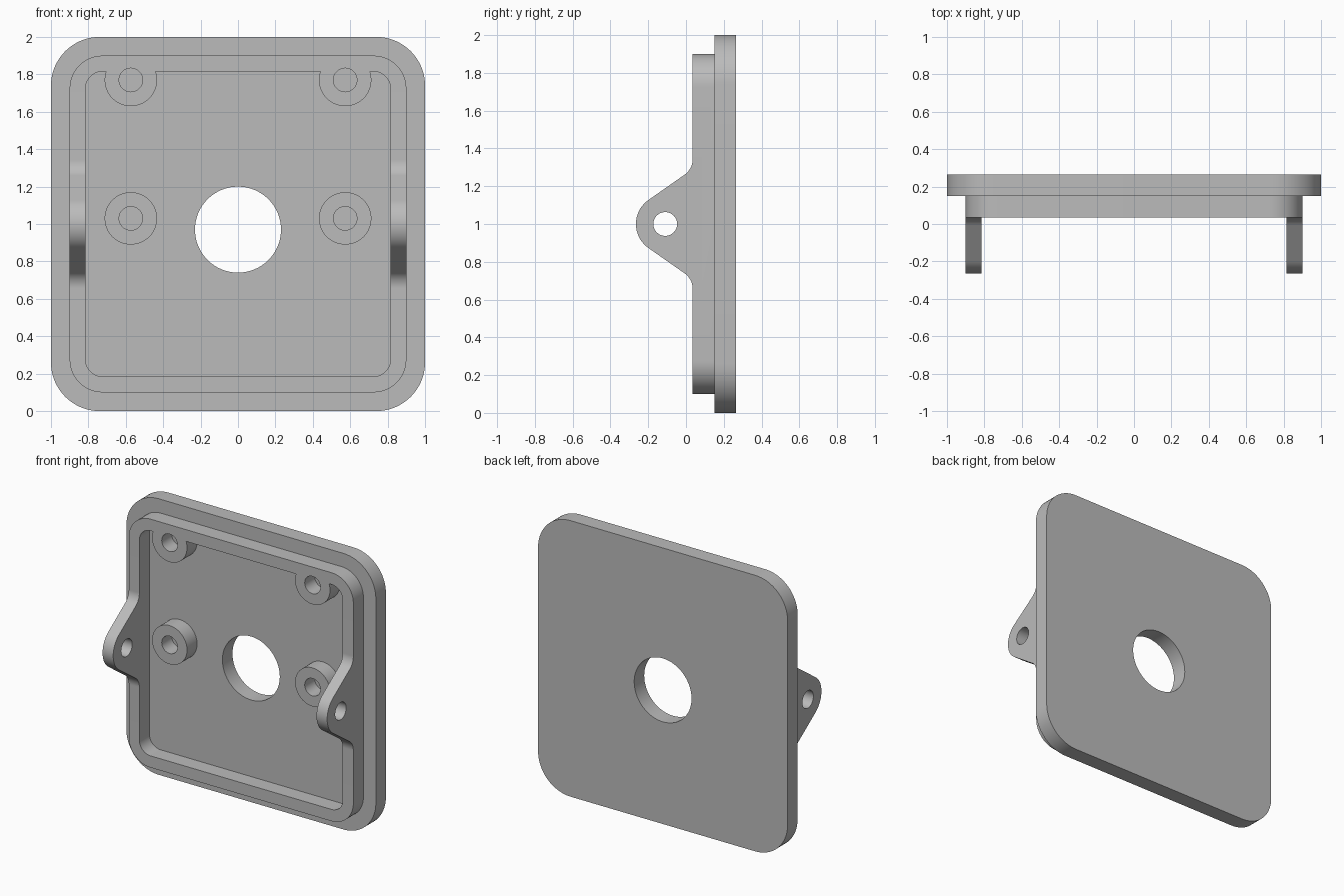
import bpy
import bmesh
from math import sin, cos, asin, sqrt, radians, degrees
from mathutils import Vector

if "Cube" in bpy.data.objects:
    bpy.data.objects.remove(bpy.data.objects["Cube"], do_unlink=True)

grey = bpy.data.materials.new("plain grey")
grey.use_nodes = True
COLOUR = (0.5, 0.5, 0.5, 1)
grey.diffuse_color = COLOUR
grey.node_tree.nodes["Principled BSDF"].inputs["Base Color"].default_value = COLOUR

MID = 1.0                                   # height of the centre line
BACK, STEP, LIP = 0.265, 0.15, 0.035        # depths of plate back, plate front, rim front
OUT, IN = 0.9, 0.815                        # half widths of the rim
BOSS_X, BOSS_R, SCREW_R = 0.573, 0.14, 0.063
BOSS_TOP, BOSS_LOW = 1.77, 1.03


def arc(cx, cy, r, start, end, n=16):
    return [(cx + r * cos(radians(start + (end - start) * i / n)),
             cy + r * sin(radians(start + (end - start) * i / n))) for i in range(n + 1)]


def circle(cx, cy, r, n=64):
    return arc(cx, cy, r, 0, 360, n)[:-1]


def rounded_square(half, r):
    c = half - r
    pts = []
    for sx, sz, a in ((1, 1, 0), (-1, 1, 90), (-1, -1, 180), (1, -1, 270)):
        pts += arc(sx * c, MID + sz * c, r, a, a + 90)
    return pts


def prism(name, loops, to_3d, depth):
    """Fill nested outlines and extrude them along depth."""
    bm = bmesh.new()
    edges = []
    for loop in loops:
        vs = [bm.verts.new(to_3d(*p)) for p in loop]
        edges += [bm.edges.new((a, b)) for a, b in zip(vs, vs[1:] + vs[:1])]
    bmesh.ops.triangle_fill(bm, edges=edges, use_beauty=True)
    ext = bmesh.ops.extrude_face_region(bm, geom=bm.faces[:], use_keep_orig=True)
    moved = [g for g in ext["geom"] if isinstance(g, bmesh.types.BMVert)]
    bmesh.ops.translate(bm, verts=moved, vec=Vector(depth))
    bmesh.ops.recalc_face_normals(bm, faces=bm.faces[:])
    mesh = bpy.data.meshes.new(name)
    bm.to_mesh(mesh)
    bm.free()
    mesh.materials.append(grey)
    ob = bpy.data.objects.new(name, mesh)
    bpy.context.collection.objects.link(ob)
    return ob


def activate(ob):
    bpy.ops.object.select_all(action='DESELECT')
    ob.select_set(True)
    bpy.context.view_layer.objects.active = ob


def front_prism(name, loops, y0, y1):
    return prism(name, loops, lambda x, z: (x, y0, z), (0, y1 - y0, 0))


# Back plate with the large round opening
parts = [front_prism("back_plate", [rounded_square(1.0, 0.26), circle(0, 0.97, 0.23)], STEP, BACK)]

# Raised rim, its inner outline bulging round the two upper bosses
r = 0.09
c = IN - r
dz = MID + IN - BOSS_TOP
a = degrees(asin(dz / BOSS_R))
inner = arc(-c, MID - c, r, 180, 270) + arc(c, MID - c, r, 270, 360) + arc(c, MID + c, r, 0, 90)
for x in (BOSS_X, -BOSS_X):
    inner += arc(x, BOSS_TOP, BOSS_R, a, -180 - a, 40)
inner += arc(-c, MID + c, r, 90, 180)
holes = [circle(x, BOSS_TOP, SCREW_R, 40) for x in (-BOSS_X, BOSS_X)]
rim = front_prism("rim", [rounded_square(OUT, 0.175), inner] + holes, LIP, STEP)
parts.append(rim)

# Side ears: rounded tip, sloped flanks and filleted feet
ear_y, tip_r, foot_r, lean = -0.11, 0.155, 0.1, 55
foot_y = LIP - foot_r
tip = Vector((ear_y - tip_r * sin(radians(35)), tip_r * cos(radians(35))))
slope = sin(radians(35)) / cos(radians(35))
corner_z = tip.y + (LIP - tip.x) * slope
foot_z = corner_z + foot_r * sin(radians(lean / 2)) / cos(radians(lean / 2))
half = [(LIP + 0.05, foot_z)] + arc(foot_y, foot_z, foot_r, 0, -lean)
half += arc(ear_y, 0, tip_r, 90 + 35, 180)
outline = [(y, MID + z) for y, z in half] + [(y, MID - z) for y, z in half[-2::-1]]
for side, x in (("left", IN), ("right", -OUT)):
    ear = prism(side + "_ear", [outline, circle(ear_y, MID, SCREW_R, 40)],
                lambda y, z: (x, y, z), (OUT - IN, 0, 0))
    mod = rim.modifiers.new("join_ear", 'BOOLEAN')
    mod.operation = 'UNION'
    mod.solver = 'EXACT'
    mod.object = ear
    activate(rim)
    bpy.ops.object.modifier_apply(modifier=mod.name)
    bpy.data.objects.remove(ear, do_unlink=True)

# Two free-standing lower bosses
for side, x in (("left", BOSS_X), ("right", -BOSS_X)):
    parts.append(front_prism(side + "_lower_boss",
                             [circle(x, BOSS_LOW, BOSS_R), circle(x, BOSS_LOW, SCREW_R, 40)], LIP, STEP))

# Smooth the curved walls, keep the edges crisp
for ob in parts:
    activate(ob)
    bpy.ops.object.shade_smooth_by_angle(angle=radians(30))
